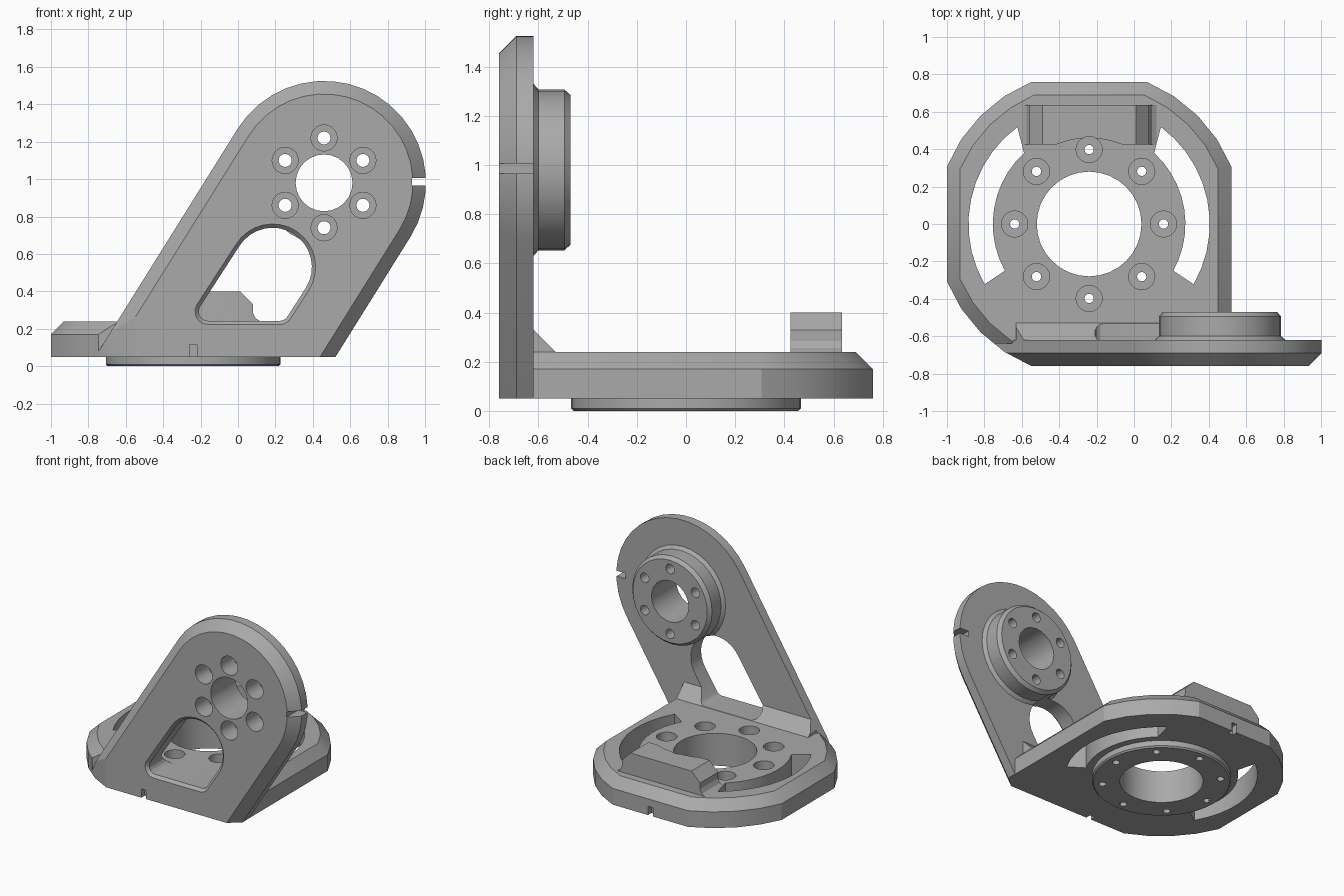
import bpy, bmesh
from math import sin, cos, radians, degrees, acos

default = bpy.data.objects.get("Cube")
if default:
    bpy.data.objects.remove(default, do_unlink=True)

metal = bpy.data.materials.new("grey_metal")
metal.use_nodes = True
metal.diffuse_color = (0.4, 0.4, 0.4, 1)
metal.node_tree.nodes["Principled BSDF"].inputs["Base Color"].default_value = (0.4, 0.4, 0.4, 1)


def arc(c, r, a, b, n):
    steps = [radians(a + (b - a) * i / n) for i in range(n + 1)]
    return [(c[0] + r * cos(t), c[1] + r * sin(t)) for t in steps]


def circle(c, r, n=32):
    return arc(c, r, 0, 360, n)[:-1]


def loft(name, sections, axis="z"):
    """Skin equal-length 2D outlines, each given as (outline, position on axis)."""
    place = {"z": lambda u, v, w: (u, v, w),
             "y": lambda u, v, w: (u, w, v),
             "x": lambda u, v, w: (w, u, v)}[axis]
    bm = bmesh.new()
    rings = [[bm.verts.new(place(u, v, w)) for u, v in pts] for pts, w in sections]
    n = len(rings[0])
    for lo, hi in zip(rings, rings[1:]):
        for i in range(n):
            bm.faces.new((lo[i], lo[(i + 1) % n], hi[(i + 1) % n], hi[i]))
    bm.faces.new(rings[0][::-1])
    bm.faces.new(rings[-1])
    bmesh.ops.recalc_face_normals(bm, faces=bm.faces)
    mesh = bpy.data.meshes.new(name)
    bm.to_mesh(mesh)
    bm.free()
    mesh.materials.append(metal)
    obj = bpy.data.objects.new(name, mesh)
    bpy.context.collection.objects.link(obj)
    return obj


def prism(name, pts, lo, hi, axis="z"):
    return loft(name, [(pts, lo), (pts, hi)], axis)


def box(name, x0, x1, y0, y1, z0, z1):
    return prism(name, [(x0, y0), (x1, y0), (x1, y1), (x0, y1)], z0, z1)


def combine(target, other, operation):
    other.hide_render = True
    mod = target.modifiers.new(operation.title(), "BOOLEAN")
    mod.operation = operation
    mod.solver = "EXACT"
    mod.object = other
    bpy.context.view_layer.objects.active = target
    bpy.ops.object.modifier_apply(modifier=mod.name)
    bpy.data.objects.remove(other, do_unlink=True)


BASE = (-0.24, 0)
HUB = (0.46, 0.98)
TILT = 58
BOTTOM, TOP, FRONT, BACK = 0.05, 0.24, -0.76, -0.62


# Round base plate squared off on its sides, with a chamfered upper rim
def base_outline(inset, right=None):
    half, r = 0.76 - inset, 0.82 - inset
    a = degrees(acos(half / r))
    right = right or BASE[0] + half
    pts = [(right, -half)]
    if right < 1:
        pts += arc(BASE, r, a, 90 - a, 4)
    else:
        pts += [(right, half)]
    for start in (90, 180):
        pts += arc(BASE, r, start + a, start + 90 - a, 4)
    return pts


bracket = loft("angle_bracket", [(base_outline(0), BOTTOM), (base_outline(0), 0.17),
                                 (base_outline(0.07), TOP)])
combine(bracket, box("front_trim", -2, 2, -2, -0.64, -1, 1), "DIFFERENCE")


# Leaning upright plate with a rounded head and chamfered front rim
def upright_outline(inset):
    pts = arc(HUB, 0.545 - inset, TILT - 90, TILT + 90, 20)
    dx, dz = 1.7 * cos(radians(TILT)), 1.7 * sin(radians(TILT))
    ends = [(x - dx, z - dz) for x, z in (pts[-1], pts[0])]
    return pts + ends


upright = loft("upright", [(upright_outline(0.07), FRONT), (upright_outline(0), -0.69),
                           (upright_outline(0), BACK)], "y")
combine(upright, prism("upright_trim", base_outline(0, 1.2), BOTTOM, 2), "INTERSECT")
combine(bracket, upright, "UNION")

# Sloped gusset in the corner between the plates
gusset = prism("gusset", [(-0.66, 0.2), (-0.49, 0.2), (BACK, 0.33), (-0.66, 0.33)],
               -0.63, 0.45, "x")
combine(gusset, prism("gusset_trim", upright_outline(0), -0.72, -0.4, "y"), "INTERSECT")
combine(bracket, gusset, "UNION")

# Raised hub behind the head and shallow boss under the base
combine(bracket, loft("hub", [(circle(HUB, r), y) for r, y in
                              ((0.35, -0.66), (0.35, BACK), (0.327, -0.6),
                               (0.327, -0.495), (0.305, -0.47))], "y"), "UNION")
combine(bracket, loft("boss", [(circle(BASE, r, 40), z) for r, z in
                               ((0.457, 0), (0.467, 0.01), (0.467, 0.1))]), "UNION")

# Stop block at the back with chamfered ends and flared feet
side = [(0.36, 0.2), (0.36, TOP), (0.335, 0.255), (0.32, 0.285), (0.32, 0.33), (0.25, 0.4)]
profile = [(BASE[0] + x, z) for x, z in side] + [(BASE[0] - x, z) for x, z in side[::-1]]
block = prism("stop_block", profile, 0.425, 0.635, "y")
combine(block, prism("block_relief", circle(BASE, 0.46, 48), TOP, 1), "DIFFERENCE")
combine(bracket, block, "UNION")


# Window through the upright with a chamfered front edge
def window_outline(grow):
    return (arc((0.185, 0.53), 0.23 + grow, TILT - 90, TILT + 90, 16)
            + arc((-0.16, 0.292), 0.07 + grow, TILT + 90, 270, 5)
            + arc((0.222, 0.292), 0.07 + grow, 270, TILT + 270, 4))


combine(bracket, loft("window", [(window_outline(g), y) for g, y in
                                 ((0.02, -0.78), (-0.02, -0.74), (-0.02, -0.5))], "y"),
        "DIFFERENCE")

# Central bores
combine(bracket, prism("base_bore", circle(BASE, 0.28), -1, 1), "DIFFERENCE")
combine(bracket, prism("hub_bore", circle(HUB, 0.152, 24), -1, 0, "y"), "DIFFERENCE")


# Counterbored bolt circles
def bolt_holes(centre, ring, count, first, hole, axis, lo, seat, hi):
    for x, y in arc(centre, ring, first, first + 360, count)[:-1]:
        through = prism("bolt_hole", circle((x, y), hole, 16), lo, hi, axis)
        recess = prism("bolt_recess", circle((x, y), 0.07, 20), seat, hi, axis)
        combine(bracket, through, "DIFFERENCE")
        combine(bracket, recess, "DIFFERENCE")


bolt_holes(BASE, 0.398, 8, 0, 0.025, "z", -0.5, 0.11, 0.6)
bolt_holes(HUB, 0.24, 6, 30, 0.035, "y", -0.3, -0.61, -1)

# Curved slots on both sides of the base
slot = arc((0, 0), 0.645, -30, 53.5, 10) + arc((0, 0), 0.515, 47.5, -29, 10)
for s in (1, -1):
    combine(bracket, prism("slot", [(BASE[0] + s * x, y) for x, y in slot], -1, 0.395),
            "DIFFERENCE")

# Alignment notches in the rims
for y in (FRONT, 0.76):
    combine(bracket, box("base_notch", -0.26, -0.22, y - 0.04, y + 0.04, -0.1, 0.115),
            "DIFFERENCE")
combine(bracket, box("head_notch", 0.93, 1.2, -1, -0.5, 0.965, 1.005), "DIFFERENCE")

# Smooth round walls, keep crisp edges
bpy.ops.object.select_all(action="DESELECT")
bracket.select_set(True)
bpy.context.view_layer.objects.active = bracket
bpy.ops.object.shade_smooth_by_angle(angle=radians(20))
